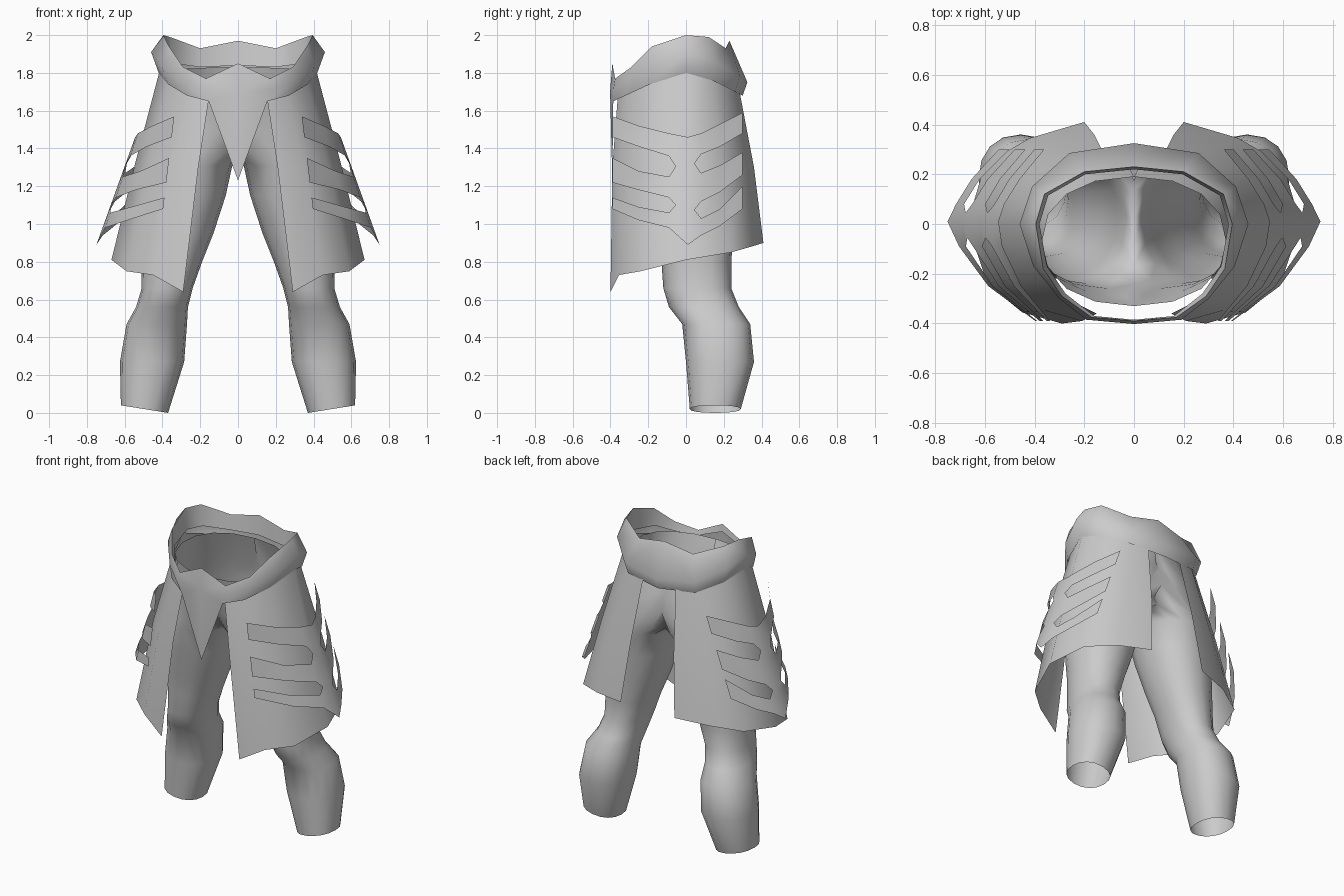
import bpy, math

grey = bpy.data.materials.new("cloth_grey")
grey.diffuse_color = (0.6, 0.6, 0.6, 1)


def make(name, verts, faces):
    """Right half as a mesh, mirrored across x, smooth shaded."""
    me = bpy.data.meshes.new(name)
    me.from_pydata(verts, [], faces)
    me.validate()
    me.materials.append(grey)
    ob = bpy.data.objects.new(name, me)
    bpy.context.collection.objects.link(ob)
    bpy.ops.object.select_all(action='DESELECT')
    ob.select_set(True)
    bpy.context.view_layer.objects.active = ob
    bpy.ops.object.shade_smooth_by_angle(angle=math.radians(70))
    m = ob.modifiers.new("mirror", 'MIRROR')
    m.use_mirror_merge = True
    m.merge_threshold = 0.001
    return ob


def grid_faces(rows, cols, closed=False):
    """Quads over rows (bottom to top) and columns (counterclockwise)."""
    n = cols if closed else cols - 1
    return [(r * cols + c, r * cols + (c + 1) % cols,
             (r + 1) * cols + (c + 1) % cols, (r + 1) * cols + c)
            for r in range(rows - 1) for c in range(n)]


# Trousers: rings of (z, xmin, xmax, ymin, ymax); the crotch is clamped at x = 0
rings = [
    (0.02, .37, .62, .02, .29),
    (0.27, .285, .625, 0, .36),
    (0.47, .27, .59, -.02, .34),
    (0.56, .265, .54, -.09, .28),
    (0.66, .24, .51, -.12, .24),
    (0.80, .19, .51, -.13, .24),
    (0.95, .13, .51, -.16, .25),
    (1.15, .065, .50, -.20, .27),
    (1.31, .03, .47, -.23, .29),
    (1.38, -.09, .46, -.24, .29),
    (1.50, -.24, .435, -.26, .28),
    (1.62, -.33, .405, -.29, .26),
    (1.80, -.37, .37, -.33, .19),
]
SEG = 16
verts = []
for i, (z, x0, x1, y0, y1) in enumerate(rings):
    for k in range(SEG):
        a = 2 * math.pi * k / SEG
        c, s = [math.copysign(abs(v) ** 0.9, v) for v in (math.cos(a), math.sin(a))]
        x = (x0 + x1) / 2 + (x1 - x0) / 2 * c
        y = (y0 + y1) / 2 + (y1 - y0) / 2 * s
        dz = 0.02 * c if i == 0 else (0.03 * s if i == len(rings) - 1 else 0)
        verts.append((max(x, 0.0), y, z + dz))
faces = [f for f in grid_faces(len(rings), SEG, True)
         if any(verts[v][0] > 1e-4 for v in f)]
make("trousers", verts, faces)

# Skirt panel: bottom, middle and top rows from front edge round to back edge
skirt = [
    [(.29, -.40, .64), (.45, -.355, .73), (.59, -.24, .75), (.67, 0, .81),
     (.60, .24, .85), (.42, .345, .88), (.20, .41, .90)],
    [(.21, -.39, 1.3), (.35, -.35, 1.3), (.48, -.22, 1.3), (.55, 0, 1.3),
     (.49, .20, 1.3), (.34, .31, 1.3), (.16, .36, 1.3)],
    [(.15, -.36, 1.69), (.25, -.31, 1.72), (.36, -.18, 1.77), (.41, 0, 1.83),
     (.37, .13, 1.79), (.25, .24, 1.74), (.12, .28, 1.72)],
]
make("skirt_panel", sum(skirt, []), grid_faces(3, 7))

# Slashed side plate: three rows of fingers joined by a central spine
ys = [-.39, -.25, -.09, .01, .08, .18, .30]
edges = [  # heights along ys, from the lowest edge to the highest
    [1.08, 1.02, .98, .89, .94, .99, 1.08],
    [1.14, 1.09, 1.06, 1.05, 1.03, 1.08, 1.20],
    [1.22, 1.18, 1.14, 1.13, 1.12, 1.17, 1.26],
    [1.35, 1.28, 1.25, 1.26, 1.27, 1.31, 1.38],
    [1.46, 1.41, 1.36, 1.36, 1.37, 1.41, 1.48],
    [1.57, 1.52, 1.48, 1.46, 1.48, 1.53, 1.59],
]


def plate_x(y, z):
    spine = 0.545 + (1.46 - z) * 0.36
    if y < 0:
        tip, t = 0.34 + (1.55 - z) * 0.12, (-y / .39) ** 2.1
    else:
        tip, t = 0.375 + (1.55 - z) * 0.36, (y / .30) ** 1.6
    return spine + (tip - spine) * t


verts = [(plate_x(y, z), y, z) for row in edges for y, z in zip(ys, row)]
faces = []
for f in grid_faces(6, 7):
    r, c = divmod(f[0], 7)
    if r % 2 == 0:
        faces.append(f)
    elif c in (2, 3):  # spine pieces, each with a pointed slash end
        y = -.055 if c == 2 else .045
        lo, hi = (f[0], f[3]) if c == 2 else (f[1], f[2])
        z = (verts[lo][2] + verts[hi][2]) / 2
        verts.append((plate_x(y, z), y, z))
        n = len(verts) - 1
        faces += [(f[0], f[1], n), (f[1], f[2], n), (f[2], f[3], n)] if c == 2 \
            else [(f[0], f[1], n), (f[0], n, f[3]), (n, f[2], f[3])]
make("slashed_side_plate", verts, faces)

# Belt with pointed front flap: lower edge, ridge, top rim and inner lip
belt = [
    [(0, -.39, 1.23), (.155, -.385, 1.65), (.27, -.32, 1.68), (.37, -.19, 1.74),
     (.42, 0, 1.80), (.38, .14, 1.76), (.25, .26, 1.70), (0, .30, 1.68)],
    [(0, -.402, 1.70), (.19, -.385, 1.71), (.30, -.30, 1.76), (.405, -.17, 1.84),
     (.46, 0, 1.91), (.41, .15, 1.86), (.26, .285, 1.78), (0, .325, 1.75)],
    [(0, -.39, 1.85), (.17, -.375, 1.77), (.29, -.29, 1.83), (.365, -.18, 1.94),
     (.395, 0, 2.0), (.36, .12, 1.99), (.20, .21, 1.93), (0, .23, 1.97)],
    [(0, -.385, 1.80), (.16, -.37, 1.74), (.275, -.28, 1.77), (.35, -.17, 1.83),
     (.38, 0, 1.86), (.345, .115, 1.85), (.195, .20, 1.83), (0, .22, 1.84)],
]
make("belt_with_flap", sum(belt, []), grid_faces(4, 8))
